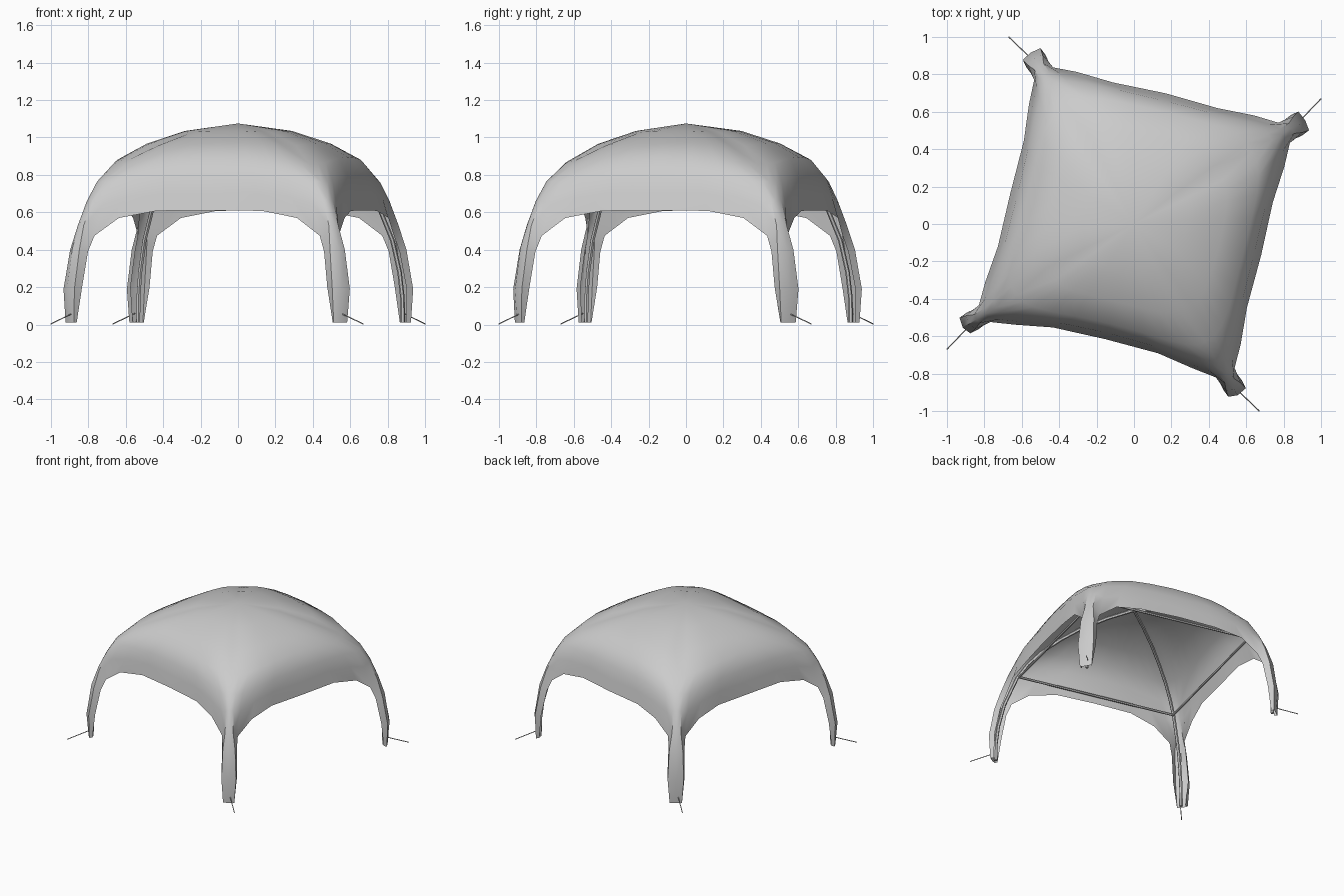
import bpy, bmesh
from math import radians, pi
from mathutils import Vector, Matrix

if "Cube" in bpy.data.objects:
    bpy.data.objects.remove(bpy.data.objects["Cube"])

TWIST = radians(-13.8)          # whole tent is turned a little about z
QUARTERS = [Matrix.Rotation(TWIST + k * pi / 2, 4, 'Z') for k in range(4)]
BULGE = [.15, .09, .015, .12]   # how far each side billows: back, left, front, right
D = 0.7071


def ridge(r, z):
    """Point above a corner leg, in the frame where the corner is at 45 degrees."""
    return (r * D, r * D, z)


# Half of one canopy side: each row runs from the middle of the side to the corner ridge
roof = [
    [(0, .25, 1.035), (.09, .25, 1.035), (.14, .245, 1.032), (.17, .235, 1.03), (.19, .22, 1.03), ridge(.29, 1.03)],
    [(0, .42, .972), (.15, .42, .97), (.24, .42, .966), (.30, .41, .962), (.34, .39, .958), ridge(.51, .955)],
    [(0, .54, .895), (.18, .545, .89), (.31, .555, .88), (.41, .555, .868), (.48, .545, .86), ridge(.735, .86)],
    [(0, .59, .79), (.24, .60, .79), (.41, .62, .78), (.53, .63, .76), (.58, .625, .765), ridge(.86, .765)],
    [(0, .61, .70), (.26, .615, .70), (.45, .645, .68), (.58, .665, .64), (.635, .67, .66), ridge(.925, .67)],
    [(0, .625, .61), (.29, .633, .608), (.49, .67, .57), (.62, .69, .475), (.675, .71, .53), ridge(.985, .55)],
]
# Leg sleeve below the hem: edge, shoulder, ridge
sleeve = [
    [(.65, .715, .39), (.69, .745, .40), ridge(1.035, .41)],
    [(.675, .745, .20), (.71, .775, .19), ridge(1.07, .18)],
    [(.705, .745, .01), (.715, .765, .01), ridge(1.055, .01)],
]


def smooth(obj, angle):
    bpy.ops.object.select_all(action='DESELECT')
    obj.select_set(True)
    bpy.context.view_layer.objects.active = obj
    bpy.ops.object.shade_smooth_by_angle(angle=radians(angle))


def build_canopy():
    bm = bmesh.new()

    def quad_rows(a, b, place):
        for i in range(len(a) - 1):
            bm.faces.new([bm.verts.new(place(p)) for p in (a[i], a[i + 1], b[i + 1], b[i])])

    for turn, bulge in zip(QUARTERS, BULGE):
        for side in (1, -1):
            def place(p):
                t, n, z = p
                if 0 < t < n or t == 0 < n:
                    n *= 1 + bulge * (1 - (t / n) ** 2)
                return turn @ Vector((t * side, n, z))
            top = roof[0]
            for i in range(5):
                bm.faces.new([bm.verts.new(place(p)) for p in ((0, 0, 1.075), top[i + 1], top[i])])
            for a, b in zip(roof, roof[1:]):
                quad_rows(a, b, place)
            legs = [roof[-1][3:]] + sleeve
            for a, b in zip(legs, legs[1:]):
                quad_rows(a, b, place)
    bmesh.ops.remove_doubles(bm, verts=bm.verts, dist=.0005)
    bmesh.ops.recalc_face_normals(bm, faces=bm.faces)
    mesh = bpy.data.meshes.new("canopy")
    bm.to_mesh(mesh)
    bm.free()
    obj = bpy.data.objects.new("canopy", mesh)
    bpy.context.collection.objects.link(obj)
    smooth(obj, 35)


def tubes(name, paths, radius):
    """One mesh object made of round bars along the given paths."""
    curve = bpy.data.curves.new(name, 'CURVE')
    curve.dimensions = '3D'
    curve.bevel_depth = radius
    curve.bevel_resolution = 1
    curve.use_fill_caps = True
    for path in paths:
        spline = curve.splines.new('POLY')
        spline.points.add(len(path) - 1)
        for point, co in zip(spline.points, path):
            point.co = (*co, 1)
    obj = bpy.data.objects.new(name, curve)
    bpy.context.collection.objects.link(obj)
    bpy.ops.object.select_all(action='DESELECT')
    obj.select_set(True)
    bpy.context.view_layer.objects.active = obj
    bpy.ops.object.convert(target='MESH')
    smooth(bpy.context.object, 50)


build_canopy()

# Arched poles from each foot to the peak
arch = [(1.03, .01), (1.028, .14), (1.01, .28), (.965, .45), (.87, .65),
        (.79, .745), (.69, .825), (.55, .9), (.4, .96), (.2, 1.01), (0, 1.04)]
tubes("frame_poles", [[m @ Vector(ridge(r, z)) for r, z in arch] for m in QUARTERS], .012)

# Horizontal bars joining the four poles
nodes = [m @ Vector(ridge(.855, .655)) for m in QUARTERS]
tubes("cross_bars", [[nodes[i], nodes[i - 1]] for i in range(4)], .009)

# Short guy ropes pegged to the ground
spins = [Matrix.Rotation(k * pi / 2, 4, 'Z') for k in range(4)]
tubes("guy_ropes", [[m @ Vector((.885, .55, .06)), m @ Vector((1, .67, .003))] for m in spins], .003)
